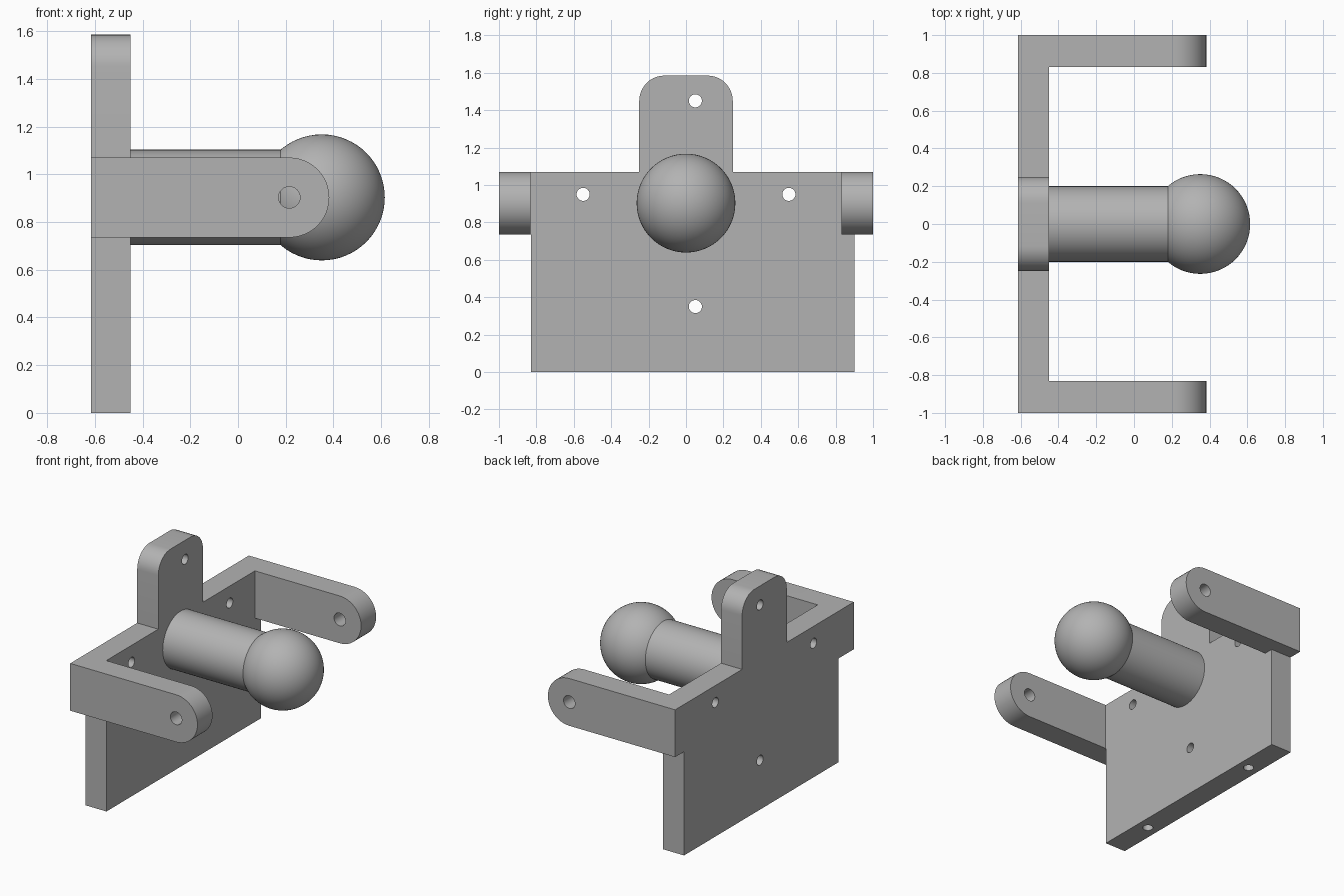
import bpy
import bmesh
from math import pi, cos, sin
from mathutils import Matrix, Vector

if "Cube" in bpy.data.objects:
    bpy.data.objects.remove(bpy.data.objects["Cube"])

grey = bpy.data.materials.new("plain grey")
grey.use_nodes = True
colour = (0.45, 0.45, 0.45, 1)
grey.diffuse_color = colour
grey.node_tree.nodes["Principled BSDF"].inputs["Base Color"].default_value = colour

BACK, INNER = -0.615, -0.45      # plate faces along x
ARM_LOW, ARM_TOP = 0.735, 1.07   # arm height range
AXIS = 0.903                     # height of pivots and ball


def finish(name, bm):
    bmesh.ops.recalc_face_normals(bm, faces=bm.faces)
    mesh = bpy.data.meshes.new(name)
    bm.to_mesh(mesh)
    bm.free()
    mesh.materials.append(grey)
    obj = bpy.data.objects.new(name, mesh)
    bpy.context.collection.objects.link(obj)
    return obj


def prism(name, points, offset):
    """Extrude a flat outline along the offset."""
    bm = bmesh.new()
    face = bm.faces.new([bm.verts.new(p) for p in points])
    new = bmesh.ops.extrude_face_region(bm, geom=[face])["geom"]
    verts = [v for v in new if isinstance(v, bmesh.types.BMVert)]
    bmesh.ops.translate(bm, verts=verts, vec=offset)
    return finish(name, bm)


def rod(name, start, end, radius, sides=32):
    start, end = Vector(start), Vector(end)
    turn = (end - start).to_track_quat("Z", "Y").to_matrix().to_4x4()
    bm = bmesh.new()
    bmesh.ops.create_cone(bm, cap_ends=True, segments=sides, radius1=radius,
                          radius2=radius, depth=(end - start).length,
                          matrix=Matrix.Translation((start + end) / 2) @ turn)
    return finish(name, bm)


def arc(cx, cz, radius, start, stop, steps):
    angles = [start + (stop - start) * i / steps for i in range(steps + 1)]
    return [(cx + radius * cos(a), cz + radius * sin(a)) for a in angles]


def combine(target, other, operation):
    mod = target.modifiers.new("combine", "BOOLEAN")
    mod.operation, mod.solver, mod.object = operation, "EXACT", other
    bpy.context.view_layer.objects.active = target
    bpy.ops.object.modifier_apply(modifier=mod.name)
    bpy.data.objects.remove(other)


def smooth(obj):
    bpy.ops.object.select_all(action="DESELECT")
    obj.select_set(True)
    bpy.context.view_layer.objects.active = obj
    bpy.ops.object.shade_smooth_by_angle(angle=pi / 6)


# Back plate with the rounded tab and side shoulders
r = 0.135
outline = [(-0.83, 0), (0.9, 0), (0.9, ARM_LOW), (1, ARM_LOW), (1, ARM_TOP), (0.25, ARM_TOP)]
outline += arc(0.25 - r, 1.585 - r, r, 0, pi / 2, 10)
outline += arc(r - 0.25, 1.585 - r, r, pi / 2, pi, 10)
outline += [(-0.25, ARM_TOP), (-1, ARM_TOP), (-1, ARM_LOW), (-0.83, ARM_LOW)]
bracket = prism("bracket", [(BACK, y, z) for y, z in outline], (INNER - BACK, 0, 0))

# Side arms with round ends
half = (ARM_TOP - ARM_LOW) / 2
side = [(INNER - 0.08, ARM_LOW)] + arc(0.215, ARM_LOW + half, half, -pi / 2, pi / 2, 24)
side.append((INNER - 0.08, ARM_TOP))
for s in (-1, 1):
    arm = prism("arm", [(x, s, z) for x, z in side], (0, -0.168 * s, 0))
    combine(bracket, arm, "UNION")

# Plate holes, pivot holes and blind holes in the bottom edge
for y, z in ((0.05, 1.45), (-0.55, 0.95), (0.55, 0.95), (0.05, 0.35)):
    combine(bracket, rod("hole", (-0.7, y, z), (-0.4, y, z), 0.035), "DIFFERENCE")
for s in (-1, 1):
    combine(bracket, rod("hole", (0.215, 0.75 * s, AXIS), (0.215, 1.1 * s, AXIS), 0.045),
            "DIFFERENCE")
    y = 0.035 + 0.525 * s
    middle = (BACK + INNER) / 2
    combine(bracket, rod("hole", (middle, y, -0.1), (middle, y, 0.3), 0.035), "DIFFERENCE")

# Remove seams between flush faces
bm = bmesh.new()
bm.from_mesh(bracket.data)
bmesh.ops.remove_doubles(bm, verts=bm.verts, dist=0.0001)
bmesh.ops.dissolve_limit(bm, angle_limit=0.01, verts=bm.verts, edges=bm.edges)
bm.to_mesh(bracket.data)
bm.free()
smooth(bracket)

# Central bar and ball
smooth(rod("bar", (INNER - 0.05, 0, AXIS), (0.3, 0, AXIS), 0.2, 64))
bm = bmesh.new()
bmesh.ops.create_uvsphere(bm, u_segments=64, v_segments=32, radius=0.264,
                          matrix=Matrix.Translation((0.351, 0, AXIS))
                          @ Matrix.Rotation(pi / 2, 4, "Y"))
smooth(finish("ball", bm))
